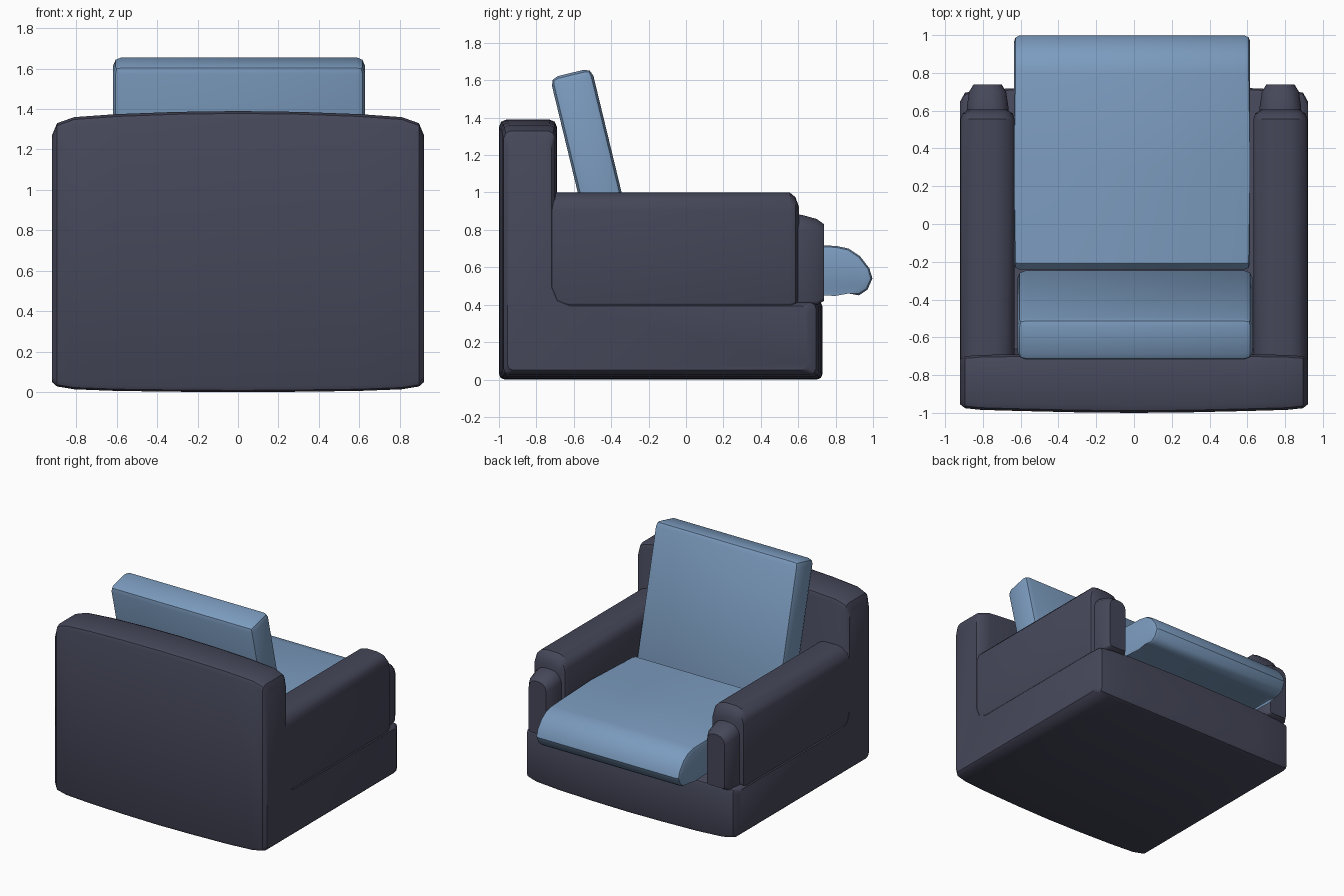
import bpy, bmesh, math
from mathutils import Vector

if "Cube" in bpy.data.objects:
    bpy.data.objects.remove(bpy.data.objects["Cube"])


def material(name, rgb):
    m = bpy.data.materials.new(name)
    m.diffuse_color = (*rgb, 1)
    m.use_nodes = True
    m.node_tree.nodes["Principled BSDF"].inputs["Base Color"].default_value = m.diffuse_color
    return m


DARK = material("dark_fabric", (0.06, 0.063, 0.1))
BLUE = material("blue_fabric", (0.2, 0.33, 0.52))


def finish(name, bm, mat, mirror=False):
    bmesh.ops.recalc_face_normals(bm, faces=bm.faces)
    me = bpy.data.meshes.new(name)
    bm.to_mesh(me)
    bm.free()
    me.materials.append(mat)
    ob = bpy.data.objects.new(name, me)
    bpy.context.collection.objects.link(ob)
    bpy.ops.object.select_all(action='DESELECT')
    bpy.context.view_layer.objects.active = ob
    ob.select_set(True)
    bpy.ops.object.shade_smooth_by_angle(angle=math.radians(32))
    if mirror:
        ob.modifiers.new("mirror", 'MIRROR').use_axis = (True, False, False)
    return ob


def loft(rings):
    """Skin a list of equal-length point rings and cap both ends."""
    bm = bmesh.new()
    vs = [[bm.verts.new(p) for p in r] for r in rings]
    n = len(vs[0])
    for a, b in zip(vs, vs[1:]):
        for i in range(n):
            j = (i + 1) % n
            bm.faces.new((a[i], a[j], b[j], b[i]))
    bm.faces.new(vs[0])
    bm.faces.new(vs[-1])
    return bm


def rounded(corners, steps=2):
    """Round each (u, v, radius) corner of a polygon with a curve."""
    out = []
    for i, (u, v, r) in enumerate(corners):
        c = Vector((u, v))
        a = c + (Vector(corners[i - 1][:2]) - c).normalized() * r
        b = c + (Vector(corners[(i + 1) % len(corners)][:2]) - c).normalized() * r
        m = 2 ** -0.5
        for k in range(steps + 1):
            t = k / steps
            wa, wc, wb = (1 - t) ** 2, 2 * m * t * (1 - t), t * t
            out.append((a * wa + c * wc + b * wb) / (wa + wc + wb))
    return out


# L-shaped body: base and backrest in one, bulging gently towards the middle
# x, then insets of back, bottom, front, top and inner faces
stations = [(0, 0, 0, 0, 0, 0), (.3, .003, .002, .003, .004, 0),
            (.6, .01, .006, .01, .015, 0), (.81, .016, .014, .02, .03, .003),
            (.895, .025, .028, .035, .06, .01), (.92, .045, .05, .08, .12, .028)]
stations = [(-s[0], *s[1:]) for s in stations[:0:-1]] + stations
rings = []
for x, b, m, f, t, d in stations:
    prof = rounded([(-1 + b, m, .03), (.73 - f, m, .03), (.73 - f, .42 - d, .03),
                    (-.69 - d, .42 - d, .1), (-.69 - d, 1.39 - t, .04),
                    (-1 + b, 1.39 - t, .04)])
    rings.append([(x, p.x, p.y) for p in prof])
finish("body", loft(rings), DARK)


def arm_ring(y, half, z0, z1, r):
    cx = .775
    prof = rounded([(cx - half, z0, .02), (cx + half, z0, .02),
                    (cx + half, z1, r), (cx - half, z1, r)], 3)
    return [(p.x, y, p.y) for p in prof]


# Armrests with rounded tops, and the stepped front pads
finish("armrests", loft([arm_ring(-.75, .143, .39, 1.0, .095),
                         arm_ring(.555, .143, .39, 1.0, .095),
                         arm_ring(.585, .133, .40, .975, .09),
                         arm_ring(.605, .10, .42, .92, .07)]), DARK, True)
finish("arm_front_pads", loft([arm_ring(.54, .112, .40, .89, .08),
                               arm_ring(.62, .11, .40, .88, .08),
                               arm_ring(.70, .098, .40, .858, .075),
                               arm_ring(.738, .075, .42, .83, .06)]), DARK, True)

# Seat cushion: side profile with a drooping front lip, ends rounded
side = [(-.21, .46), (-.235, .49), (-.24, .68), (-.21, .715), (.30, .72), (.80, .715),
        (.87, .70), (.93, .66), (.98, .595), (.997, .54), (.97, .48),
        (.925, .45), (.87, .46), (.80, .475), (.30, .47)]
bm = loft([[(x, y, z) for y, z in side] for x in (-.635, .615)])
rim = [e for e in bm.edges if abs(e.verts[0].co.x - e.verts[1].co.x) < 1e-4]
bmesh.ops.bevel(bm, geom=rim, offset=.028, segments=2, profile=.5,
                affect='EDGES', clamp_overlap=True)
finish("seat_cushion", bm, BLUE)

# Leaning back cushion
bm = bmesh.new()
bmesh.ops.create_cube(bm, size=1)
bmesh.ops.scale(bm, vec=(1.245, .228, 1.14), verts=bm.verts)
bmesh.ops.bevel(bm, geom=bm.edges[:], offset=.042, segments=2, profile=.5,
                affect='EDGES')
cushion = finish("back_cushion", bm, BLUE)
cushion.location = (.005, -.482, 1.085)
cushion.rotation_euler.x = math.radians(13.6)
